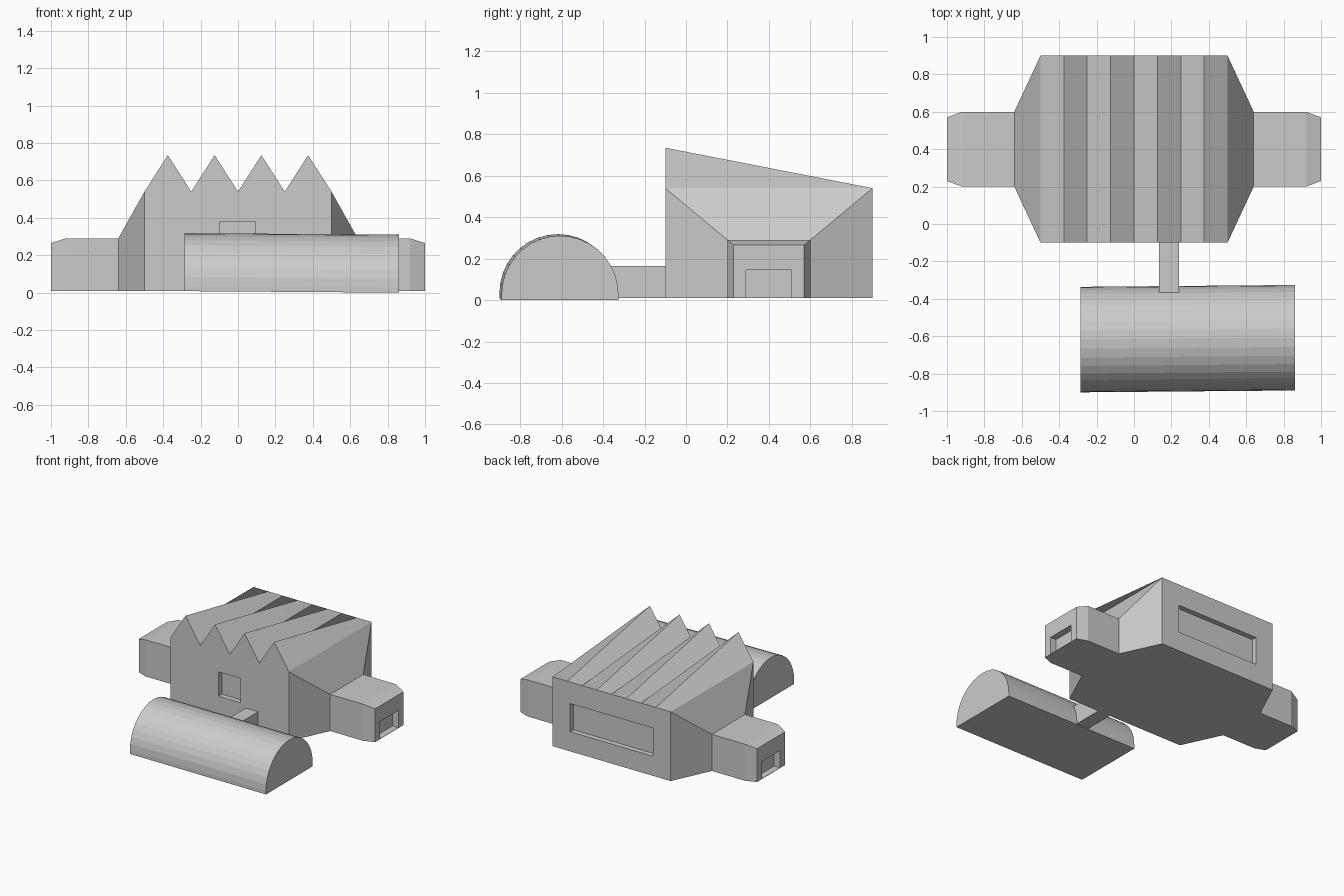
import bpy, bmesh, math

if "Cube" in bpy.data.objects:
    bpy.data.objects.remove(bpy.data.objects["Cube"])


def loft(name, rings):
    """Skin matching closed cross-sections and cap both ends."""
    bm = bmesh.new()
    vs = [[bm.verts.new(p) for p in r] for r in rings]
    n = len(vs[0])
    for a, b in zip(vs, vs[1:]):
        for i in range(n):
            j = (i + 1) % n
            bm.faces.new((a[i], a[j], b[j], b[i]))
    bm.faces.new(vs[0])
    bm.faces.new(vs[-1])
    bmesh.ops.recalc_face_normals(bm, faces=bm.faces)
    me = bpy.data.meshes.new(name)
    bm.to_mesh(me)
    bm.free()
    ob = bpy.data.objects.new(name, me)
    bpy.context.collection.objects.link(ob)
    return ob


def box(name, x0, x1, y0, y1, z0, z1):
    ring = lambda x: [(x, y0, z0), (x, y0, z1), (x, y1, z1), (x, y1, z0)]
    return loft(name, [ring(x0), ring(x1)])


# Factory hall with sawtooth roof, tapered shoulders and side wings
FLOOR = 0.01


def section(x, yf, yb, zf, zb):
    return [(x, yf, FLOOR), (x, yf, zf), (x, yb, zb), (x, yb, FLOOR)]


wing = [(1.0, .23, .57, .265, .265), (.92, .2, .6, .29, .29), (.64, .2, .6, .29, .29)]
rings = [section(-x, *rest) for x, *rest in wing]
for i in range(9):
    rings.append(section(-.5 + .125 * i, -.1, .9, .735 if i % 2 else .54, .54))
rings += [section(*w) for w in reversed(wing)]
hall = loft("factory_hall", rings)

# Recessed windows and wing doorways
cutters = [
    box("front_window_cutter", -.095, .09, -.2, -.06, .195, .38),
    box("back_window_cutter", -.35, .35, .86, 1.0, .16, .375),
    box("right_door_cutter", .95, 1.1, .29, .51, .013, .145),
    box("left_door_cutter", -1.1, -.95, .29, .51, .013, .145),
]
bpy.context.view_layer.objects.active = hall
for c in cutters:
    c.hide_render = True
    m = hall.modifiers.new(c.name, 'BOOLEAN')
    m.operation = 'DIFFERENCE'
    m.solver = 'EXACT'
    m.object = c
    bpy.ops.object.modifier_apply(modifier=m.name)
    bpy.data.objects.remove(c)

# Half-round shed, very slightly askew
R, SEG = .282, 18


def arch(x, yc, zb):
    pts = [(x, yc - R, zb)]
    for i in range(SEG + 1):
        a = math.pi * (1 - i / SEG)
        pts.append((x, yc + R * math.cos(a), zb + .028 + R * math.sin(a)))
    return pts + [(x, yc + R, zb)]


loft("barrel_shed", [arch(-.285, -.618, .008), arch(.86, -.608, 0)])

# Passage joining the shed to the hall
box("passage", .135, .24, -.365, -.1, FLOOR, .165)
